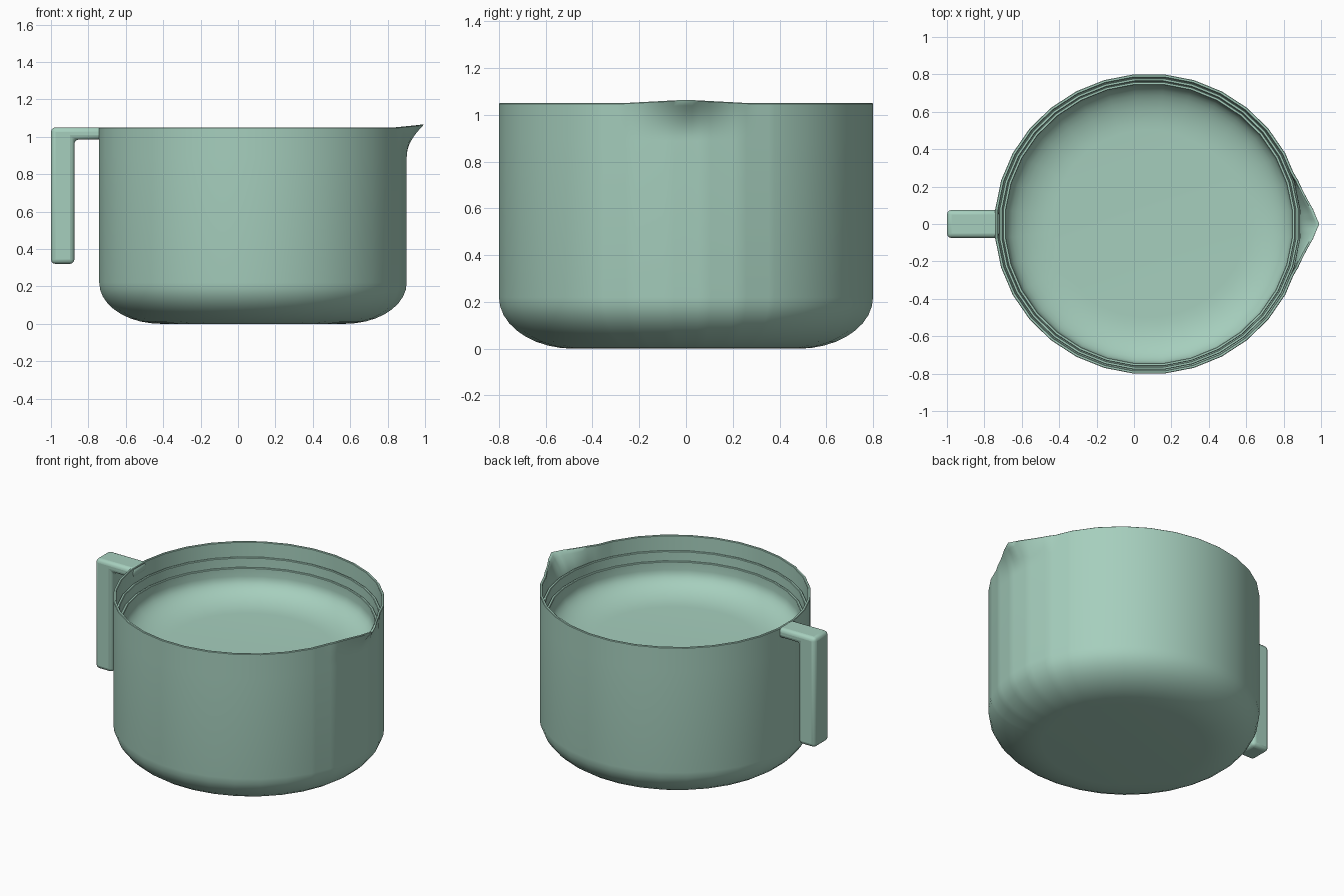
import bpy, bmesh, math

if "Cube" in bpy.data.objects:
    bpy.data.objects.remove(bpy.data.objects["Cube"])

CX = 0.08                      # centre of the round cup
XS = 1.0275                    # cup is very slightly wider in x
N = 32

mat = bpy.data.materials.new("sage_green")
mat.diffuse_color = (0.38, 0.62, 0.51, 1)
mat.use_nodes = True
mat.node_tree.nodes["Principled BSDF"].inputs["Base Color"].default_value = mat.diffuse_color


def unit_ring(fine):
    """32-sided outline with flat sides on the axes, subdivided near the spout."""
    k = 1 / math.cos(math.pi / N)
    corners = [((i - 0.5) * 2 * math.pi / N) for i in range(N)]
    pts = []
    for i, a in enumerate(corners):
        b = a + 2 * math.pi / N
        mid = math.atan2(math.sin((a + b) / 2), math.cos((a + b) / 2))
        steps = 6 if fine and abs(mid) < 0.42 else 1
        for s in range(steps):
            t = s / steps
            pts.append((k * (math.cos(a) * (1 - t) + math.cos(b) * t),
                        k * (math.sin(a) * (1 - t) + math.sin(b) * t)))
    return pts


def spout(x, y, z):
    """Pull the rim outward into a pointed pouring lip."""
    if x < 0.5 or z < 0.89 or abs(y) > 0.28:
        return x, y, z
    w = 1 - abs(y) / 0.28
    h = min(1, (z - 0.89) / 0.16)
    return x + 0.092 * w ** 1.4 * h ** 2.2, y, z + 0.015 * w * h ** 3


def finish(ob, angle=35):
    ob.data.materials.append(mat)
    bpy.ops.object.select_all(action='DESELECT')
    ob.select_set(True)
    bpy.context.view_layer.objects.active = ob
    bpy.ops.object.shade_smooth_by_angle(angle=math.radians(angle))


def mesh_object(name, bm):
    bmesh.ops.recalc_face_normals(bm, faces=bm.faces)
    me = bpy.data.meshes.new(name)
    bm.to_mesh(me)
    bm.free()
    ob = bpy.data.objects.new(name, me)
    bpy.context.collection.objects.link(ob)
    return ob


def bowl_curve(r, flat, z0, z1, steps=9):
    """Rounded bottom from the flat base out to the straight wall."""
    out = []
    for i in range(steps + 1):
        a = math.pi / 2 * i / steps
        out.append((flat + (r - flat) * math.sin(a), z1 - (z1 - z0) * math.cos(a)))
    return out


def cup(name, r, wall, floor, curve_top, rim, flat, lip=False):
    outer = bowl_curve(r, flat, floor, curve_top)
    inner = bowl_curve(r - wall, flat, floor + wall, curve_top + wall)
    if lip:
        levels = [0.89 + (rim - 0.89) * i / 8 for i in range(8)]
        outer += [(r, z) for z in levels]
        inner += [(r - wall, z) for z in levels]
    b = 0.003
    profile = (outer + [(r, rim - b), (r - b, rim), (r - wall + b, rim), (r - wall, rim - b)]
               + inner[::-1])
    bm = bmesh.new()
    rings = []
    for pr, pz in profile:
        ring = []
        for ux, uy in unit_ring(lip):
            p = (CX + ux * pr * XS, uy * pr, pz)
            ring.append(bm.verts.new(spout(*p) if lip else p))
        rings.append(ring)
    n = len(rings[0])
    for lo, hi in zip(rings, rings[1:]):
        for i in range(n):
            j = (i + 1) % n
            bm.faces.new((lo[i], lo[j], hi[j], hi[i]))
    bm.faces.new(rings[0])
    bm.faces.new(rings[-1])
    ob = mesh_object(name, bm)
    finish(ob)
    return ob


# Outer cup with pouring lip, and the two smaller cups nested inside it
cup("outer_cup", 0.80, 0.016, 0.0, 0.22, 1.05, 0.48, lip=True)
cup("middle_cup", 0.779, 0.016, 0.35, 0.57, 0.955, 0.48)
cup("inner_cup", 0.76, 0.016, 0.694, 0.825, 0.895, 0.50)

# Handle: upside-down L in side view, extruded across y and rounded
bm = bmesh.new()
side = [(-0.72, 1.05), (-1.0, 1.05), (-1.0, 0.32), (-0.875, 0.32),
        (-0.875, 0.985), (-0.72, 0.985)]
face = bm.faces.new([bm.verts.new((x, -0.075, z)) for x, z in side])
ext = bmesh.ops.extrude_face_region(bm, geom=[face])
bmesh.ops.translate(bm, vec=(0, 0.15, 0),
                    verts=[v for v in ext["geom"] if isinstance(v, bmesh.types.BMVert)])
handle = mesh_object("handle", bm)
bev = handle.modifiers.new("rounding", 'BEVEL')
bev.width = 0.024
bev.segments = 3
finish(handle, 50)
